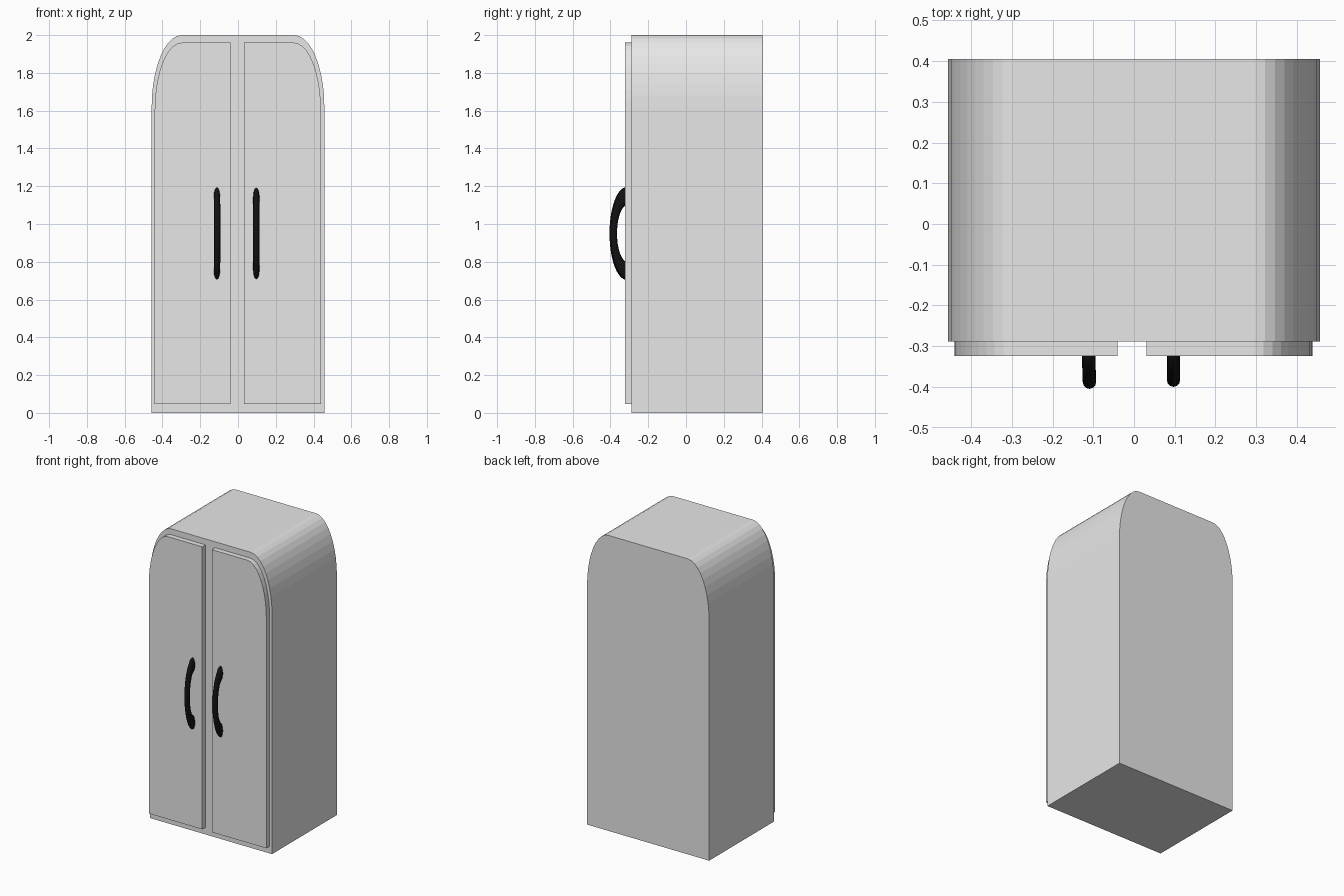
import bpy, bmesh, math

if "Cube" in bpy.data.objects:
    bpy.data.objects.remove(bpy.data.objects["Cube"])


def material(name, rgb):
    m = bpy.data.materials.new(name)
    m.diffuse_color = (*rgb, 1)
    m.use_nodes = True
    m.node_tree.nodes["Principled BSDF"].inputs["Base Color"].default_value = m.diffuse_color
    return m


GREY = material("light grey", (0.8, 0.8, 0.8))
BLACK = material("black", (0.006, 0.006, 0.006))


def add_object(name, bm, mat):
    bmesh.ops.recalc_face_normals(bm, faces=bm.faces)
    mesh = bpy.data.meshes.new(name)
    bm.to_mesh(mesh)
    bm.free()
    mesh.materials.append(mat)
    ob = bpy.data.objects.new(name, mesh)
    bpy.context.collection.objects.link(ob)
    return ob


def corner(cx, cz, rx, rz, steps=10):
    """Elliptical shoulder running from the side up to the top."""
    return [(cx + rx * math.cos(a), cz + rz * math.sin(a))
            for a in (math.pi / 2 * i / steps for i in range(steps + 1))]


def slab(name, profile, y0, y1):
    """Extrude an x/z outline from y0 to y1."""
    bm = bmesh.new()
    face = bm.faces.new([bm.verts.new((x, y0, z)) for x, z in profile])
    ext = bmesh.ops.extrude_face_region(bm, geom=[face])
    verts = [v for v in ext["geom"] if isinstance(v, bmesh.types.BMVert)]
    bmesh.ops.translate(bm, verts=verts, vec=(0, y1 - y0, 0))
    return add_object(name, bm, GREY)


def handle(name, x, y, tilt):
    """Bowed pull: half of a stretched ring, ends sunk in the door."""
    bm = bmesh.new()
    arc, sides = 24, 12
    rings = []
    for i in range(arc + 1):
        t = -math.pi / 2 + math.pi * i / arc
        ring = []
        for j in range(sides):
            p = 2 * math.pi * j / sides
            r = 0.1975 + 0.0475 * math.cos(p)
            ring.append(bm.verts.new((0.0165 * math.sin(p),
                                      -0.368 * r * math.cos(t),
                                      r * math.sin(t))))
        rings.append(ring)
    for a, b in zip(rings, rings[1:]):
        for j in range(sides):
            k = (j + 1) % sides
            bm.faces.new((a[j], a[k], b[k], b[j]))
    bm.faces.new(rings[0])
    bm.faces.new(rings[-1])
    for f in bm.faces:
        f.smooth = len(f.verts) == 4
    ob = add_object(name, bm, BLACK)
    ob.location = (x, y, 0.95)
    ob.rotation_euler.z = math.radians(tilt)


# cabinet body with rounded shoulders
right = corner(0.297, 1.62, 0.16, 0.38)
left = [(-x, z) for x, z in reversed(right)]
slab("cabinet_body", [(0.457, 0)] + right + left + [(-0.457, 0)], -0.289, 0.405)

# raised doors, standing proud of the body front
for name, side, inner, outer in (("right_door", 1, 0.031, 0.439),
                                 ("left_door", -1, 0.041, 0.441)):
    outline = [(inner, 0.048), (outer, 0.048)]
    outline += corner(outer - 0.143, 1.60, 0.143, 0.36) + [(inner, 1.96)]
    slab(name, [(side * x, z) for x, z in outline], -0.324, -0.289)

# door handles
handle("left_handle", -0.112, -0.315, 2)
handle("right_handle", 0.097, -0.310, 0)
